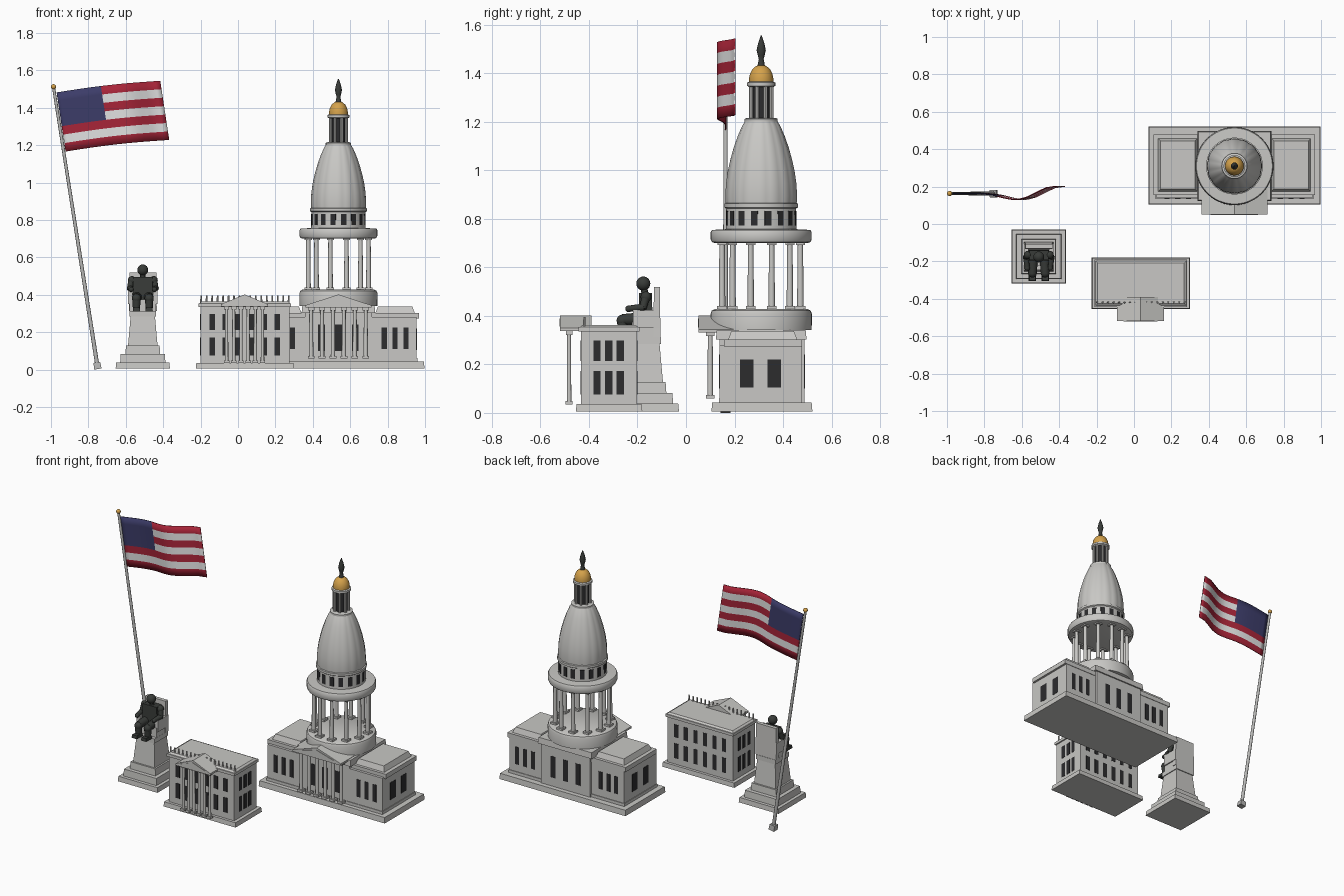
import bpy, bmesh, math
from mathutils import Matrix, Vector

cube = bpy.data.objects.get("Cube")
if cube:
    bpy.data.objects.remove(cube, do_unlink=True)


def material(name, r, g, b):
    m = bpy.data.materials.new(name)
    m.use_nodes = True
    m.diffuse_color = (r, g, b, 1)
    m.node_tree.nodes["Principled BSDF"].inputs["Base Color"].default_value = (r, g, b, 1)
    return m


STONE = material("pale stone", .58, .575, .555)
DARK = material("dark glass", .025, .025, .027)
BRONZE = material("dark bronze", .04, .044, .04)
GOLD = material("gold", .66, .36, .07)
STEEL = material("pole grey", .48, .48, .47)
RED = material("flag red", .39, .018, .04)
WHITE = material("flag white", .76, .76, .76)
BLUE = material("flag blue", .045, .045, .14)


def finish(name, bm, *mats):
    bmesh.ops.recalc_face_normals(bm, faces=bm.faces)
    me = bpy.data.meshes.new(name)
    bm.to_mesh(me)
    bm.free()
    for m in mats:
        me.materials.append(m)
    me.polygons.foreach_set("use_smooth", [True] * len(me.polygons))
    me.set_sharp_from_angle(angle=math.radians(32))
    ob = bpy.data.objects.new(name, me)
    bpy.context.collection.objects.link(ob)
    return ob


def box(bm, x, y, z, taper=0):
    """Box from (low, high) ranges; the top is drawn in by taper."""
    def ring(t, h):
        return [bm.verts.new(p) for p in ((x[0] + t, y[0] + t, h), (x[1] - t, y[0] + t, h),
                                          (x[1] - t, y[1] - t, h), (x[0] + t, y[1] - t, h))]
    lo, hi = ring(0, z[0]), ring(taper, z[1])
    bm.faces.new(lo)
    bm.faces.new(hi)
    for i in range(4):
        j = (i + 1) % 4
        bm.faces.new((lo[i], lo[j], hi[j], hi[i]))


def block(bm, cx, cy, hx, hy, z0, z1, taper=0):
    box(bm, (cx - hx, cx + hx), (cy - hy, cy + hy), (z0, z1), taper)


def rod(bm, p, q, r1, r2=None, n=12):
    p, q = Vector(p), Vector(q)
    turn = Vector((0, 0, 1)).rotation_difference(q - p).to_matrix().to_4x4()
    bmesh.ops.create_cone(bm, cap_ends=True, segments=n, radius1=r1, radius2=r1 if r2 is None else r2,
                          depth=(q - p).length, matrix=Matrix.Translation((p + q) / 2) @ turn)


def ball(bm, c, r):
    bmesh.ops.create_uvsphere(bm, u_segments=20, v_segments=12, radius=r, matrix=Matrix.Translation(c))


def lathe(bm, cx, cy, profile, n=48, flutes=0, depth=0):
    rings = []
    for r, z in profile:
        ring = []
        for i in range(n):
            a = math.tau * i / n
            k = r * (1 - depth * (1 - abs(math.cos(a * flutes / 2))))
            ring.append(bm.verts.new((cx + k * math.cos(a), cy + k * math.sin(a), z)))
        rings.append(ring)
    for a, b in zip(rings, rings[1:]):
        for i in range(n):
            j = (i + 1) % n
            bm.faces.new((a[i], a[j], b[j], b[i]))
    bm.faces.new(rings[0])
    bm.faces.new(rings[-1])


def gable(bm, cx, half, y0, y1, z0, z1):
    ends = [[bm.verts.new((cx + dx, y, z)) for dx, z in ((-half, z0), (half, z0), (0, z1))] for y in (y0, y1)]
    for e in ends:
        bm.faces.new(e)
    for i in range(3):
        j = (i + 1) % 3
        bm.faces.new((ends[0][i], ends[0][j], ends[1][j], ends[1][i]))


def column(bm, x, y, z0, z1, r):
    block(bm, x, y, r * 1.5, r * 1.5, z0, z0 + .014)
    rod(bm, (x, y, z0 + .01), (x, y, z1 - .01), r, r * .82)
    block(bm, x, y, r * 1.4, r * 1.4, z1 - .016, z1)


def portico(name, cx, half, y0, y1, ycol, zlo, zeave, zapex, r):
    bm = bmesh.new()
    box(bm, (cx - half, cx + half), (y0, y1), (zeave, zeave + .012))
    gable(bm, cx, half, y0, y1, zeave + .012, zapex)
    gable(bm, cx, half * .72, y0 - .003, y0, zeave + .02, zapex - .014)
    for i in range(6):
        column(bm, cx + (half - .03) * (i / 2.5 - 1), ycol, zlo, zeave, r)
    finish(name, bm, STONE)


def panes(bm, xs, ys, z, w):
    """Thin dark plates; a single y gives the wall plane."""
    for x in xs:
        for y in ys:
            hx, hy = (w, .0015) if len(ys) == 1 else (.0015, w)
            block(bm, x, y, hx, hy, *z)


# Domed hall: plinth, wings and centre block
HX, HY = .537, .31
bm = bmesh.new()
block(bm, HX, .313, .46, .208, .006, .043, .003)
block(bm, HX, .307, .418, .168, .043, .28)
block(bm, HX, .307, .422, .172, .043, .062)
block(bm, HX, .317, .432, .161, .273, .303)
block(bm, HX, .313, .18, .175, .043, .31)
block(bm, HX, .31, .197, .187, .303, .342, .004)
for s in (-1, 1):
    block(bm, HX + s * .303, .316, .105, .142, .303, .337, .013)
finish("hall_body", bm, STONE)

bm = bmesh.new()
for s in (-1, 1):
    wing = [HX + s * d for d in (.245, .303, .361)]
    for wall in (.139, .475):
        panes(bm, wing, [wall], (.11, .225), .014)
    panes(bm, [HX + s * .418], [.25, .364], (.105, .22), .028)
for wall in (.138, .488):
    panes(bm, [HX - .09, HX, HX + .09], [wall], (.1, .24), .018)
finish("hall_windows", bm, DARK)
portico("hall_portico", HX, .176, .052, .2, .1, .06, .332, .402, .012)

# Round drum, open colonnade and upper ring
bm = bmesh.new()
lathe(bm, HX, HY, [(.208, .341), (.209, .408), (.204, .421), (.192, .428)])
finish("lower_drum", bm, STONE)
bm = bmesh.new()
for i in range(12):
    a = math.tau * (i + .5) / 12
    column(bm, HX + .167 * math.cos(a), HY + .167 * math.sin(a), .426, .708, .0135)
finish("colonnade", bm, STONE)
bm = bmesh.new()
lathe(bm, HX, HY, [(.19, .7), (.203, .704), (.208, .715), (.208, .745), (.203, .754), (.146, .757),
                   (.144, .842), (.152, .847), (.152, .862), (.14, .867)])
finish("upper_drum", bm, STONE)
bm = bmesh.new()
for i in range(16):
    start = len(bm.verts)
    block(bm, .143, 0, .003, .014, .772, .832)
    bm.verts.ensure_lookup_table()
    bmesh.ops.rotate(bm, verts=bm.verts[start:], matrix=Matrix.Rotation(math.tau * (i + .5) / 16, 3, 'Z'))
bmesh.ops.translate(bm, verts=bm.verts, vec=(HX, HY, 0))
finish("drum_windows", bm, DARK)

# Fluted dome, lantern, gold cap and finial
bm = bmesh.new()
lathe(bm, HX, HY, [(.146, .86), (.148, .895), (.145, .945), (.138, .995), (.127, 1.045), (.113, 1.095),
                   (.096, 1.143), (.079, 1.182), (.064, 1.207)], 96, 16, .018)
finish("dome", bm, STONE)
bm = bmesh.new()
lathe(bm, HX, HY, [(.068, 1.2), (.068, 1.212), (.058, 1.216)])
lathe(bm, HX, HY, [(.05, 1.343), (.058, 1.348), (.058, 1.361), (.05, 1.365)])
for i in range(8):
    a = math.tau * (i + .5) / 8
    p = (HX + .046 * math.cos(a), HY + .046 * math.sin(a))
    rod(bm, (*p, 1.21), (*p, 1.348), .008, n=8)
finish("lantern_frame", bm, STONE)
bm = bmesh.new()
rod(bm, (HX, HY, 1.21), (HX, HY, 1.348), .039, n=24)
finish("lantern_core", bm, DARK)
bm = bmesh.new()
lathe(bm, HX, HY, [(.05, 1.363), (.05, 1.378), (.046, 1.398), (.036, 1.417), (.022, 1.429), (.008, 1.434)], 32)
finish("gold_cap", bm, GOLD)
bm = bmesh.new()
lathe(bm, HX, HY, [(.016, 1.427), (.013, 1.443), (.01, 1.458), (.014, 1.473), (.019, 1.495),
                   (.013, 1.523), (.002, 1.555)], 16)
finish("finial", bm, BRONZE)

# Mansion: plinth, walls, roof, parapet posts and portico
MX, MY = .037, -.317
bm = bmesh.new()
block(bm, MX, MY, .263, .137, .006, .036, .003)
block(bm, MX, MY, .238, .116, .035, .345)
block(bm, MX, MY, .247, .126, .336, .354)
block(bm, MX, MY, .243, .12, .354, .363, .012)
finish("mansion_body", bm, STONE)
bm = bmesh.new()
for i in range(17):
    x = MX - .234 + .468 * i / 16
    rod(bm, (x, -.419, .35), (x, -.419, .395), .006, .004, 8)
finish("parapet_posts", bm, STONE)
bm = bmesh.new()
for z in ((.075, .173), (.213, .298)):
    for s in (-1, 1):
        panes(bm, [MX + .0695 * (i - 2.5) for i in range(6)], [MY + s * .116], z, .015)
        panes(bm, [MX + s * .238], [-.367, -.318, -.271], z, .015)
finish("mansion_windows", bm, DARK)
portico("mansion_portico", .035, .126, -.519, -.39, -.482, .035, .337, .402, .0095)

# Stepped pedestal with stone chair
SX, SY = -.509, -.174
bm = bmesh.new()
for h, z0, z1 in ((.145, .006, .038), (.121, .038, .083), (.093, .083, .128)):
    block(bm, SX, SY, h, h, z0, z1, .003)
block(bm, SX, SY, .079, .079, .128, .285, .014)
block(bm, SX, SY, .071, .071, .283, .313)
finish("pedestal", bm, STONE)
bm = bmesh.new()
box(bm, (SX - .07, SX + .07), (-.222, -.107), (.313, .375))
for s in (-1, 1):
    block(bm, SX + s * .066, -.163, .012, .056, .35, .424)
box(bm, (SX - .075, SX + .075), (-.135, -.105), (.313, .519), .003)
finish("chair", bm, STONE)

# Seated bronze figure
bm = bmesh.new()
ball(bm, (SX, -.176, .533), .029)
rod(bm, (SX, -.168, .485), (SX, -.174, .517), .014)
block(bm, SX, -.167, .055, .03, .37, .495, .004)
for s in (-1, 1):
    def at(dx, y, z):
        return (SX + s * dx, y, z)
    ball(bm, at(.058, -.165, .478), .022)
    rod(bm, at(.06, -.165, .48), at(.07, -.178, .43), .018, .015)
    rod(bm, at(.07, -.172, .435), at(.062, -.232, .43), .016, .013)
    ball(bm, at(.062, -.236, .429), .014)
    rod(bm, at(.031, -.17, .388), at(.034, -.262, .384), .028, .023)
    ball(bm, at(.034, -.262, .381), .024)
    rod(bm, at(.034, -.262, .384), at(.034, -.26, .325), .023, .019)
    block(bm, SX + s * .034, -.275, .02, .031, .312, .332, .003)
finish("seated_figure", bm, BRONZE)

# Leaning flagpole on a block tilted with it
foot, tip = Vector((-.752, .163, .021)), Vector((-.986, .163, 1.508))
lean = Vector((0, 0, 1)).rotation_difference(tip - foot).to_matrix()
bm = bmesh.new()
block(bm, 0, 0, .02, .02, -.018, .018, .002)
bmesh.ops.transform(bm, verts=bm.verts, matrix=Matrix.Translation(foot) @ lean.to_4x4())
rod(bm, foot, tip, .011, .008)
finish("flagpole", bm, STEEL)
bm = bmesh.new()
ball(bm, (-.986, .163, 1.512), .014)
finish("pole_ball", bm, GOLD)

# Waving flag: seven stripes and a plain canton
COLS, ROWS, CANTON = 21, 7, 9
wave = [.163, .164, .164, .161, .153, .138, .129, .14, .167, .194, .202]
bm = bmesh.new()
grid = []
for r in range(ROWS + 1):
    row = []
    for c in range(COLS + 1):
        t, v = c / COLS, r / ROWS
        k = min(int(t * 10), 9)
        y = wave[k] + (wave[k + 1] - wave[k]) * (t * 10 - k)
        z = 1.482 + .062 * t + .008 * math.sin(math.pi * t) - .316 * v
        row.append(bm.verts.new((-.97 + .554 * t + .048 * v, y, z)))
    grid.append(row)
for r in range(ROWS):
    for c in range(COLS):
        f = bm.faces.new((grid[r][c], grid[r + 1][c], grid[r + 1][c + 1], grid[r][c + 1]))
        f.material_index = 2 if r < 4 and c < CANTON else r % 2
flag = finish("flag", bm, RED, WHITE, BLUE)
solid = flag.modifiers.new("thickness", 'SOLIDIFY')
solid.thickness = .005
solid.offset = 0
